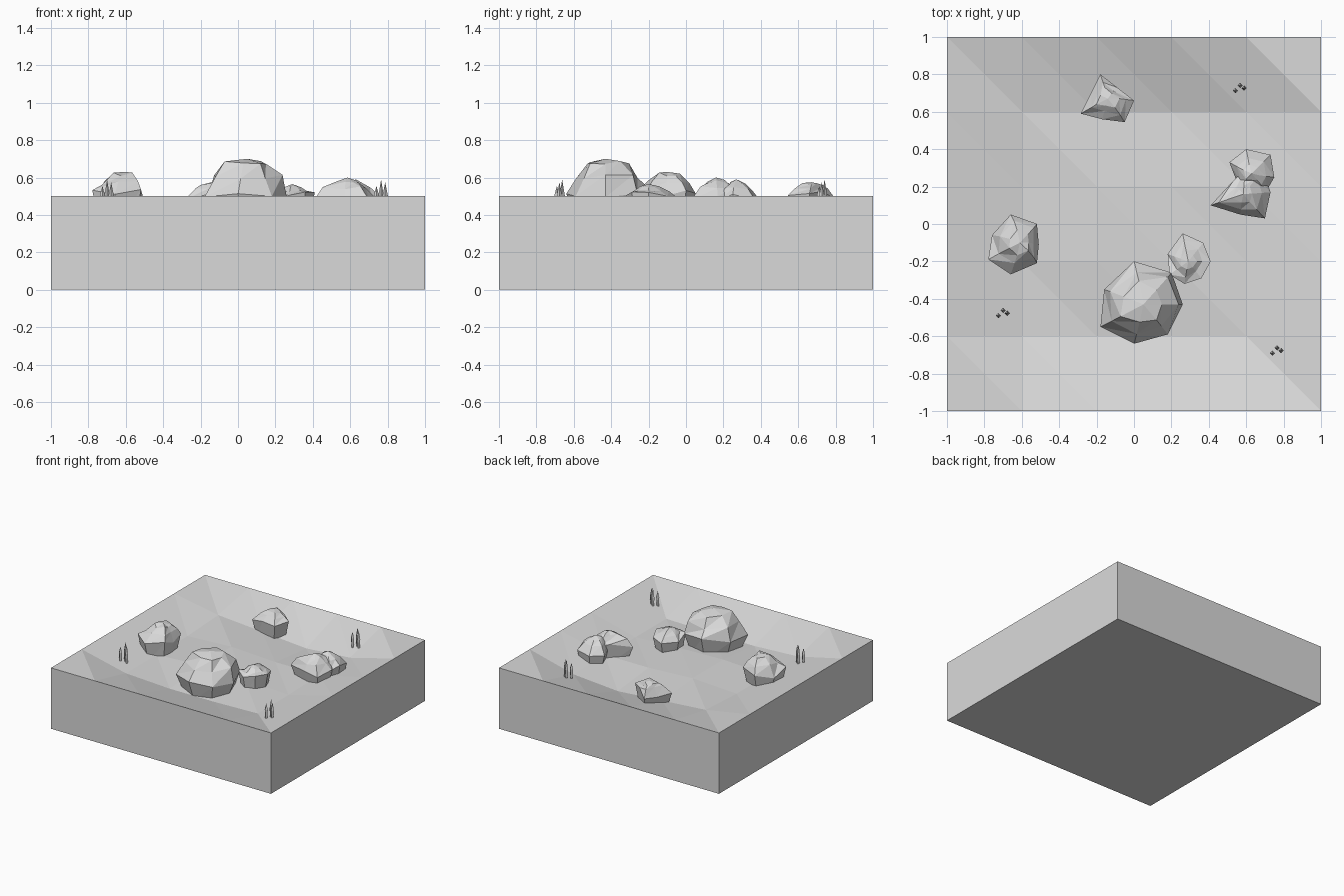
import bpy, random
from mathutils import Vector

if "Cube" in bpy.data.objects:
    bpy.data.objects.remove(bpy.data.objects["Cube"])

random.seed(4)
stone = bpy.data.materials.new("pale_grey_stone")
stone.diffuse_color = (0.7, 0.7, 0.7, 1)
stone.use_nodes = True
stone.node_tree.nodes["Principled BSDF"].inputs["Base Color"].default_value = stone.diffuse_color


def make(name, verts, faces):
    me = bpy.data.meshes.new(name)
    me.from_pydata(verts, [], faces)
    me.materials.append(stone)
    me.update()
    ob = bpy.data.objects.new(name, me)
    bpy.context.collection.objects.link(ob)
    return ob


def loft(name, rings, peak):
    """Faceted solid: stacked rings closed by a base face and a peak fan."""
    n = len(rings[0])
    verts = [p for r in rings for p in r] + [peak]
    faces = [list(range(n))[::-1]]
    for k in range(len(rings) - 1):
        for i in range(n):
            a, b = k * n + i, k * n + (i + 1) % n
            faces += [(a, b, b + n), (a, b + n, a + n)]
    top = (len(rings) - 1) * n
    faces += [(top + i, top + (i + 1) % n, len(verts) - 1) for i in range(n)]
    return make(name, verts, faces)


# Ground slab: box with a dished 5 x 5 facet top
dips = [(.09, .11, .11, .10),   # y = -0.6
        (.09, .07, .08, .10),
        (.09, .07, .09, .09),
        (.07, .10, .13, .10)]   # y = 0.6
N = 6
verts = []
for j in range(N):
    for i in range(N):
        inside = 0 < i < N - 1 and 0 < j < N - 1
        z = 0.5 - (dips[j - 1][i - 1] if inside else 0)
        verts.append((-1 + 0.4 * i, -1 + 0.4 * j, z))
faces = []
for j in range(N - 1):
    for i in range(N - 1):
        a = j * N + i
        faces += [(a, a + 1, a + N), (a + 1, a + N + 1, a + N)]
c = len(verts)
verts += [(-1, -1, 0), (1, -1, 0), (1, 1, 0), (-1, 1, 0)]
front = list(range(N))
right = [j * N + N - 1 for j in range(N)]
back = [N * N - 1 - i for i in range(N)]
left = [(N - 1 - j) * N for j in range(N)]
for k, side in enumerate((front, right, back, left)):
    faces.append([c + k, c + (k + 1) % 4] + side[::-1])
faces.append((c + 3, c + 2, c + 1, c))
make("ground_slab", verts, faces)


# Rocks: outline seen from above (clockwise), peak, and (height, width) levels
def rock(name, outline, peak, levels):
    pts = [Vector(p) for p in outline][::-1]
    mid = sum(pts, Vector((0, 0))) / len(pts)
    top = Vector(peak[:2])
    h = peak[2] - 0.5
    rings = [[(*(mid + (p - mid) * 0.75), 0.35) for p in pts]]
    for k, (f, s) in enumerate(levels):
        ctr = mid.lerp(top, f)
        ring = []
        for p in pts:
            j = 1 if k == 0 else random.uniform(0.88, 1.12)
            q = ctr + (p - mid) * s * j
            dz = random.uniform(-.03, .03) if k == 0 else random.uniform(-.08, .08) * h
            ring.append((q.x, q.y, 0.5 + h * f + dz))
        rings.append(ring)
    loft(name, rings, peak)


round_top = [(.1, 1), (.52, .8), (.87, .5)]
pointed = [(0, 1), (.45, .66), (.8, .36)]

rock("large_boulder",
     [(0, -.2), (.2, -.26), (.26, -.43), (.18, -.59), (0, -.64),
      (-.18, -.55), (-.16, -.35)], (.05, -.43, .70), round_top)
rock("small_rock",
     [(.26, -.05), (.37, -.1), (.41, -.2), (.36, -.29), (.27, -.32),
      (.19, -.27), (.18, -.16)], (.29, -.2, .565), pointed)
rock("right_rock_front",
     [(.53, .23), (.6, .3), (.69, .28), (.73, .17), (.70, .03), (.57, .05),
      (.41, .1)], (.585, .16, .60), pointed)
rock("right_rock_back",
     [(.60, .40), (.73, .37), (.75, .25), (.71, .18), (.56, .2),
      (.51, .33)], (.63, .27, .59), pointed)
rock("left_rock",
     [(-.66, .05), (-.52, 0), (-.51, -.11), (-.52, -.21), (-.66, -.27),
      (-.78, -.19), (-.76, -.06)], (-.61, -.1, .63),
     [(.05, 1), (.55, .7), (.9, .38)])
rock("back_rock",
     [(-.18, .8), (-.09, .73), (0, .66), (-.05, .545), (-.17, .56),
      (-.285, .59), (-.23, .7)], (-.14, .67, .575),
     [(0, 1), (.5, .68), (.88, .42)])

# Grass tufts: clusters of four-sided blades, widest near the middle
blades = [(-.025, -.013, .555), (0, .015, .59), (.022, 0, .575)]
for n, (cx, cy) in enumerate([(-.70, -.477), (.567, .726), (.765, -.677)]):
    for k, (dx, dy, top) in enumerate(blades):
        x, y = cx + dx, cy + dy
        rings = [[(x + r, y, z), (x, y + r, z), (x - r, y, z), (x, y - r, z)]
                 for r, z in ((.008, .40), (.014, .505))]
        loft(f"grass_tuft_{n + 1}_blade_{k + 1}", rings, (x, y, top))
